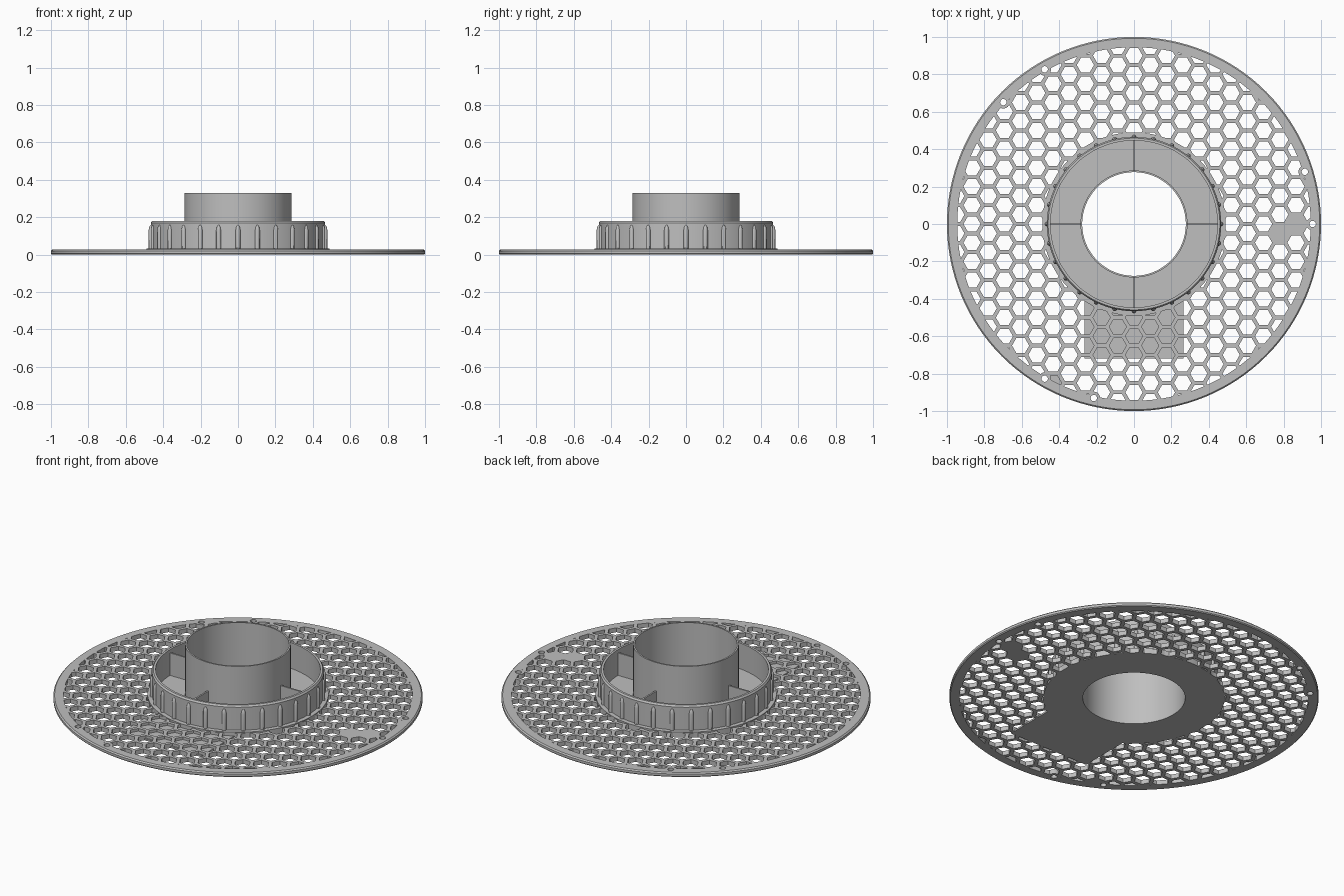
import bpy, bmesh
from math import sin, cos, pi, radians, hypot
from mathutils import Matrix

if "Cube" in bpy.data.objects:
    bpy.data.objects.remove(bpy.data.objects["Cube"], do_unlink=True)

grey = bpy.data.materials.new("plain grey")
grey.use_nodes = True
grey.diffuse_color = (0.52, 0.52, 0.52, 1)
grey.node_tree.nodes["Principled BSDF"].inputs["Base Color"].default_value = (0.52, 0.52, 0.52, 1)


def revolve(bm, profile, n=128, x=0, y=0, closed=True):
    """Turn (radius, z) points about a vertical axis; closed makes a ring, open a capped solid."""
    rings = [[bm.verts.new((x + r * cos(2 * pi * k / n), y + r * sin(2 * pi * k / n), z))
              for k in range(n)] for r, z in profile]
    pairs = list(zip(rings, rings[1:]))
    if closed:
        pairs.append((rings[-1], rings[0]))
    else:
        bm.faces.new(rings[0])
        bm.faces.new(rings[-1])
    for a, b in pairs:
        for k in range(n):
            m = (k + 1) % n
            bm.faces.new((a[k], a[m], b[m], b[k]))


def box(bm, x0, x1, y0, y1, z0, z1):
    place = Matrix.Translation(((x0 + x1) / 2, (y0 + y1) / 2, (z0 + z1) / 2))
    size = Matrix.Diagonal((x1 - x0, y1 - y0, z1 - z0, 1))
    bmesh.ops.create_cube(bm, size=1, matrix=place @ size)


def finish(bm, name):
    bmesh.ops.recalc_face_normals(bm, faces=bm.faces[:])
    mesh = bpy.data.meshes.new(name)
    bm.to_mesh(mesh)
    bm.free()
    mesh.materials.append(grey)
    ob = bpy.data.objects.new(name, mesh)
    bpy.context.scene.collection.objects.link(ob)
    return ob


def smooth(ob):
    ob.data.shade_smooth()
    ob.data.set_sharp_from_angle(angle=radians(30))


def cut(ob, tool, operation):
    """Apply a boolean and discard the tool."""
    mod = ob.modifiers.new("cut", 'BOOLEAN')
    mod.operation = operation
    mod.solver = 'EXACT'
    mod.object = tool
    tool.hide_render = True
    bpy.context.view_layer.update()
    graph = bpy.context.evaluated_depsgraph_get()
    result = bpy.data.meshes.new_from_object(ob.evaluated_get(graph))
    ob.modifiers.remove(mod)
    ob.data = result
    bpy.data.objects.remove(tool, do_unlink=True)


THICK = 0.026
BORE, TUBE = 0.277, 0.286
HUB, RIM = 0.49, 0.945
PITCH = 0.1
screws = [(0.955 * cos(radians(a + d)), 0.955 * sin(radians(a + d)))
          for a in (0, 120, 240) for d in (0, 17)]

# Honeycomb cutter, limited to the band between hub and rim
bm = bmesh.new()
for i in range(-11, 12):
    for j in range(-11, 12):
        x, y = i * PITCH * cos(pi / 6), (j + 0.5 * (i % 2)) * PITCH
        if HUB - 0.05 < hypot(x, y) < RIM + 0.05:
            revolve(bm, [(0.046, -0.1), (0.046, 0.1)], 6, x, y, closed=False)
honeycomb = finish(bm, "honeycomb_cutter")

bm = bmesh.new()
revolve(bm, [(HUB, -0.05), (RIM, -0.05), (RIM, 0.05), (HUB, 0.05)])
cut(honeycomb, finish(bm, "band"), 'INTERSECT')

# Material kept inside the honeycomb: screw bosses and the floor of the closed pad
bm = bmesh.new()
for x, y in screws:
    revolve(bm, [(0.034, -0.2), (0.034, 0.2)], 24, x, y, closed=False)
box(bm, -0.265, 0.265, -0.72, -0.4, -0.2, 0.01)
cut(honeycomb, finish(bm, "kept"), 'DIFFERENCE')

# Perforated plate with a chamfered rim
bm = bmesh.new()
revolve(bm, [(BORE, 0), (0.995, 0), (1, 0.005), (1, 0.019), (0.993, THICK), (BORE, THICK)])
plate = finish(bm, "perforated_plate")
cut(plate, honeycomb, 'DIFFERENCE')

# Screw holes
bm = bmesh.new()
for x, y in screws:
    revolve(bm, [(0.017, -0.1), (0.017, 0.1)], 20, x, y, closed=False)
cut(plate, finish(bm, "screw_cutter"), 'DIFFERENCE')
smooth(plate)

# Central tube
bm = bmesh.new()
revolve(bm, [(BORE, THICK), (TUBE, THICK), (TUBE, 0.33), (BORE, 0.33)])
smooth(finish(bm, "central_tube"))

# Outer collar with its foot flange
bm = bmesh.new()
revolve(bm, [(0.446, THICK), (HUB, THICK), (HUB, 0.032), (0.466, 0.033),
             (0.466, 0.17), (0.459, 0.18), (0.446, 0.18)])
smooth(finish(bm, "collar"))

# Grip ribs around the collar
bm = bmesh.new()
RIBS = 28
for k in range(RIBS):
    a = 2 * pi * k / RIBS
    revolve(bm, [(0.013, 0.03), (0.013, 0.13), (0.01, 0.147), (0.004, 0.157)], 12,
            0.465 * cos(a), 0.465 * sin(a), closed=False)
smooth(finish(bm, "grip_ribs"))

# Four webs joining tube and collar
bm = bmesh.new()
for s in (-1, 1):
    ends = sorted((s * 0.28, s * 0.452))
    box(bm, *ends, -0.005, 0.005, THICK - 0.005, 0.16)
    box(bm, -0.005, 0.005, *ends, THICK - 0.005, 0.16)
finish(bm, "webs")
